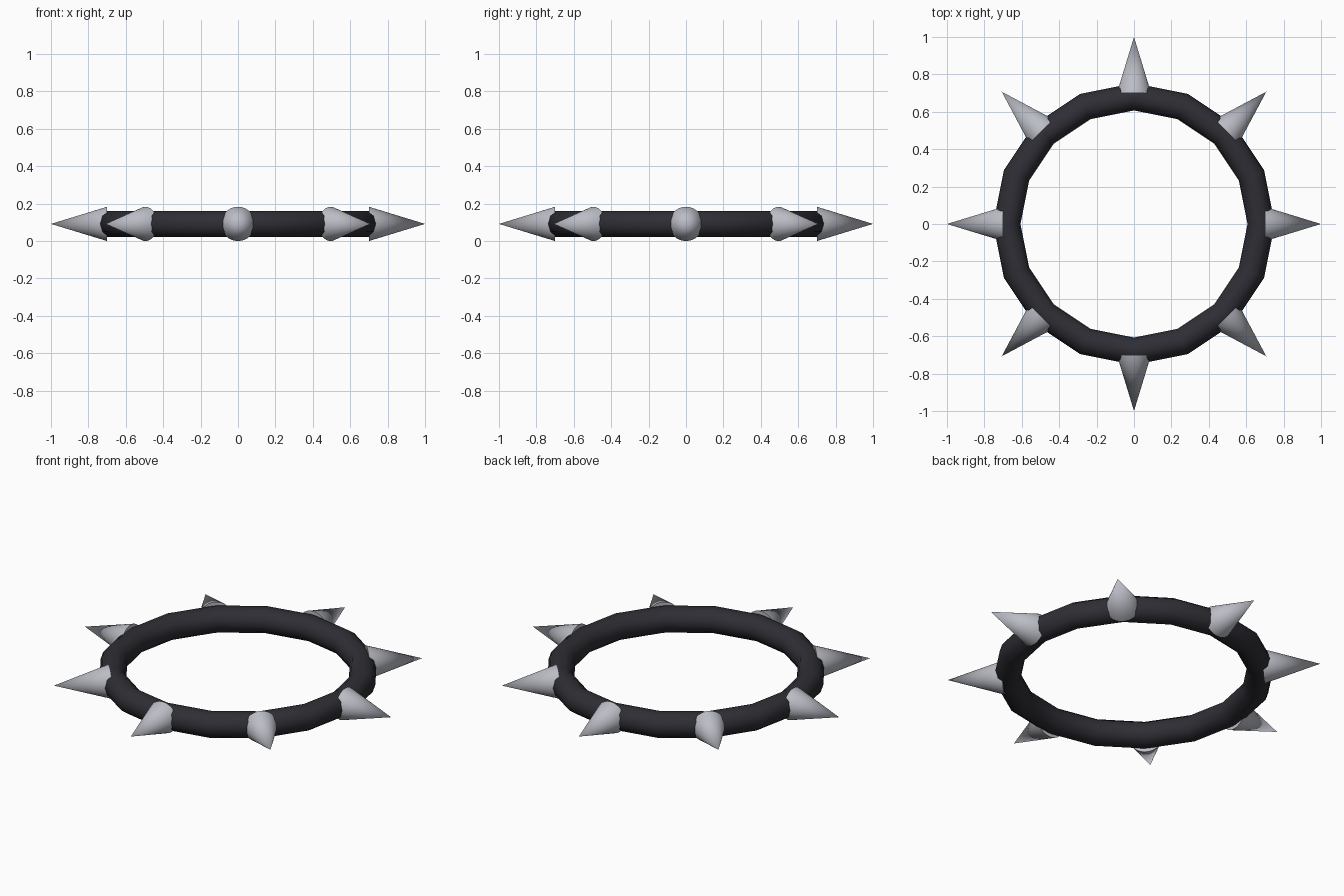
import bpy
import math
from mathutils import Matrix, Vector

cube = bpy.data.objects.get("Cube")
if cube:
    bpy.data.objects.remove(cube, do_unlink=True)

MID_Z = 0.0915          # height of the ring's centre plane
RING_R, TUBE_R = 0.68, 0.073
SPIKE_R, SPIKE_IN, SPIKE_OUT = 0.0915, 0.70, 1.0


def material(name, color):
    mat = bpy.data.materials.new(name)
    mat.use_nodes = True
    mat.diffuse_color = color
    bsdf = next(n for n in mat.node_tree.nodes if n.type == 'BSDF_PRINCIPLED')
    bsdf.inputs["Base Color"].default_value = color
    return mat


def finish(name, mat, angle):
    obj = bpy.context.object
    obj.name = obj.data.name = name
    obj.data.materials.append(mat)
    bpy.ops.object.shade_smooth_by_angle(angle=math.radians(angle))
    return obj


black = material("dark charcoal", (0.027, 0.027, 0.035, 1))
steel = material("pale steel", (0.50, 0.51, 0.56, 1))

# Sixteen-sided ring band
bpy.ops.mesh.primitive_torus_add(major_segments=16, minor_segments=10,
                                 major_radius=RING_R, minor_radius=TUBE_R,
                                 location=(0, 0, MID_Z))
finish("ring_band", black, 50)

# Eight spikes pointing outwards, seated in the band
for i in range(8):
    outward = Vector((math.cos(i * math.pi / 4), math.sin(i * math.pi / 4), 0))
    centre = outward * (SPIKE_IN + SPIKE_OUT) / 2 + Vector((0, 0, MID_Z))
    bpy.ops.mesh.primitive_cone_add(vertices=32, radius1=SPIKE_R, radius2=0,
                                    depth=SPIKE_OUT - SPIKE_IN)
    spike = finish(f"spike_{i + 1}", steel, 30)
    turn = outward.to_track_quat('Z', 'Y').to_matrix().to_4x4()
    spike.matrix_world = Matrix.Translation(centre) @ turn
